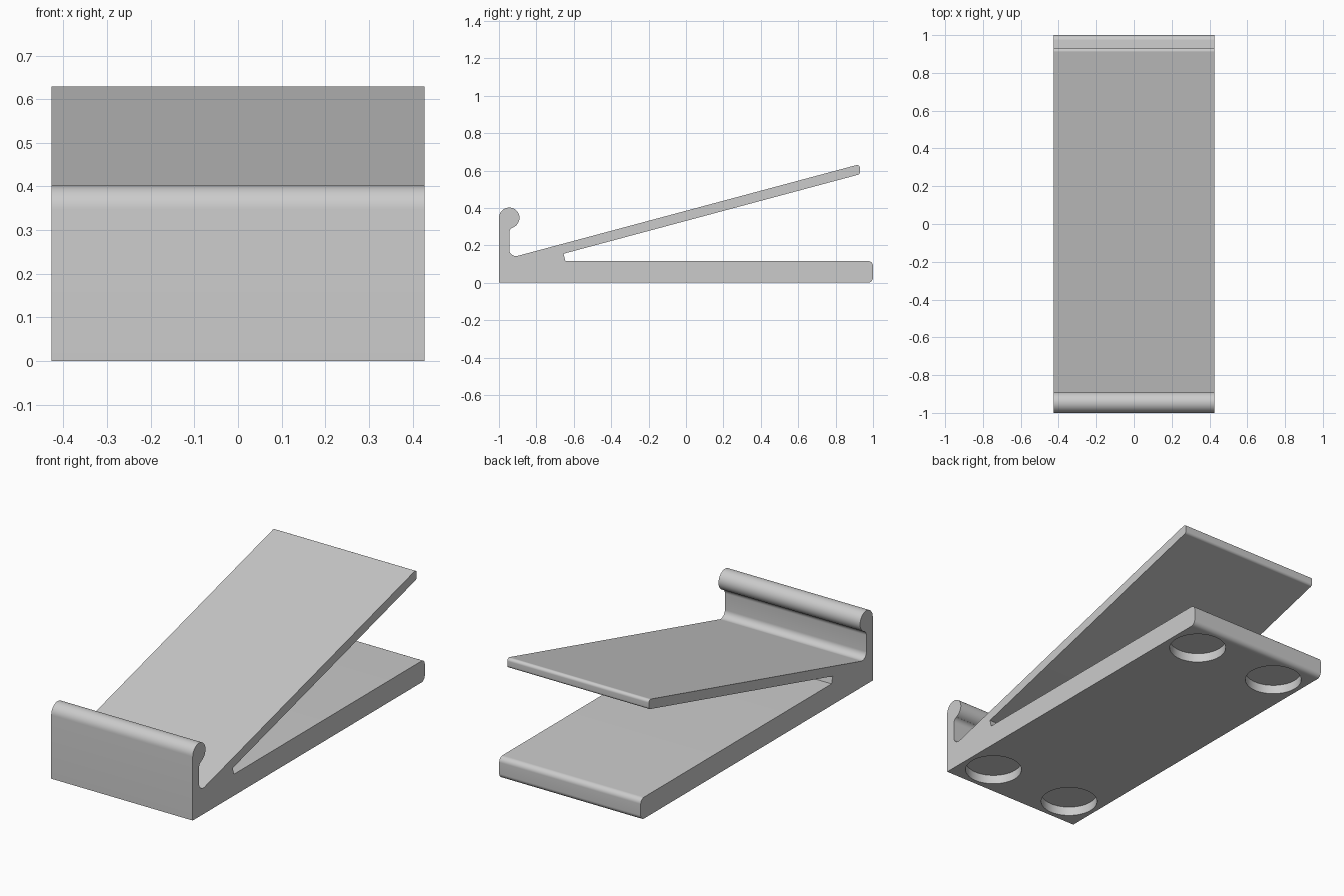
import bpy, bmesh
from math import sin, cos, radians
from mathutils import Vector

if "Cube" in bpy.data.objects:
    bpy.data.objects.remove(bpy.data.objects["Cube"])

HALF_WIDTH = 0.427
SLOPE = 0.268

grey = bpy.data.materials.new("light grey")
grey.use_nodes = True
grey.diffuse_color = (0.6, 0.6, 0.6, 1)
grey.node_tree.nodes["Principled BSDF"].inputs["Base Color"].default_value = grey.diffuse_color


def arc(cy, cz, r, start, end, steps):
    angles = [radians(start + (end - start) * i / steps) for i in range(steps + 1)]
    return [Vector((cy + r * cos(a), cz + r * sin(a))) for a in angles]


def fillet(before, corner, after, r, steps=8):
    """Points of a rounded corner between two straight edges."""
    p = Vector(corner)
    a = (Vector(before) - p).normalized()
    b = (Vector(after) - p).normalized()
    half = a.angle(b) / 2
    centre = p + (a + b).normalized() * r / sin(half)
    reach = r * cos(half) / sin(half)
    u, v = p + a * reach - centre, p + b * reach - centre
    return [centre + u.lerp(v, i / steps).normalized() * r for i in range(steps + 1)]


def top_z(y):
    return 0.139 + (y + 0.917) * SLOPE


# Corners of the side outline
foot = (-1, 0)
base_low, base_high = (1, 0), (1, 0.117)
notch_low, notch_high = (-0.645, 0.117), (-0.655, 0.155)
tip_y, thick = 0.93, 0.054
tip_low, tip_high = (tip_y, top_z(tip_y) - thick), (tip_y, top_z(tip_y))
pocket = (-0.945, top_z(-0.945))

outline = [Vector(foot)]
outline += fillet(foot, base_low, base_high, 0.028)
outline += fillet(base_low, base_high, notch_low, 0.028)
outline += [Vector(notch_low), Vector(notch_high)]
outline += fillet(notch_high, tip_low, tip_high, 0.015)
outline += fillet(tip_low, tip_high, pocket, 0.015)
outline += fillet(tip_high, pocket, (-0.945, 0.267), 0.036)
# Lip: small inner curve, then the rounded bead
outline += reversed(arc(-0.915, 0.267, 0.03, 110.7, 180, 8))
outline += arc(-0.945, 0.347, 0.055, -69.3, 180, 28)

# Extrude the outline across the width
bm = bmesh.new()
face = bm.faces.new([bm.verts.new((-HALF_WIDTH, p.x, p.y)) for p in outline])
ext = bmesh.ops.extrude_face_region(bm, geom=[face], use_keep_orig=True)
moved = [g for g in ext["geom"] if isinstance(g, bmesh.types.BMVert)]
bmesh.ops.translate(bm, verts=moved, vec=(2 * HALF_WIDTH, 0, 0))
bmesh.ops.remove_doubles(bm, verts=bm.verts, dist=0.0001)
bmesh.ops.recalc_face_normals(bm, faces=bm.faces)
mesh = bpy.data.meshes.new("stand")
bm.to_mesh(mesh)
bm.free()
mesh.materials.append(grey)
stand = bpy.data.objects.new("stand", mesh)
bpy.context.collection.objects.link(stand)

# Round recesses for feet in the underside
for x in (-0.256, 0.256):
    for y in (-0.83, 0.82):
        bpy.ops.mesh.primitive_cylinder_add(vertices=48, radius=0.145, depth=0.1, location=(x, y, 0))
        cutter = bpy.context.object
        cutter.name = "foot_recess_cutter"
        cutter.data.materials.append(grey)
        mod = stand.modifiers.new("recess", 'BOOLEAN')
        mod.operation = 'DIFFERENCE'
        mod.solver = 'EXACT'
        mod.object = cutter
        bpy.context.view_layer.objects.active = stand
        bpy.ops.object.modifier_apply(modifier=mod.name)
        bpy.data.objects.remove(cutter)

bpy.ops.object.select_all(action='DESELECT')
stand.select_set(True)
bpy.ops.object.shade_smooth_by_angle(angle=radians(30))
